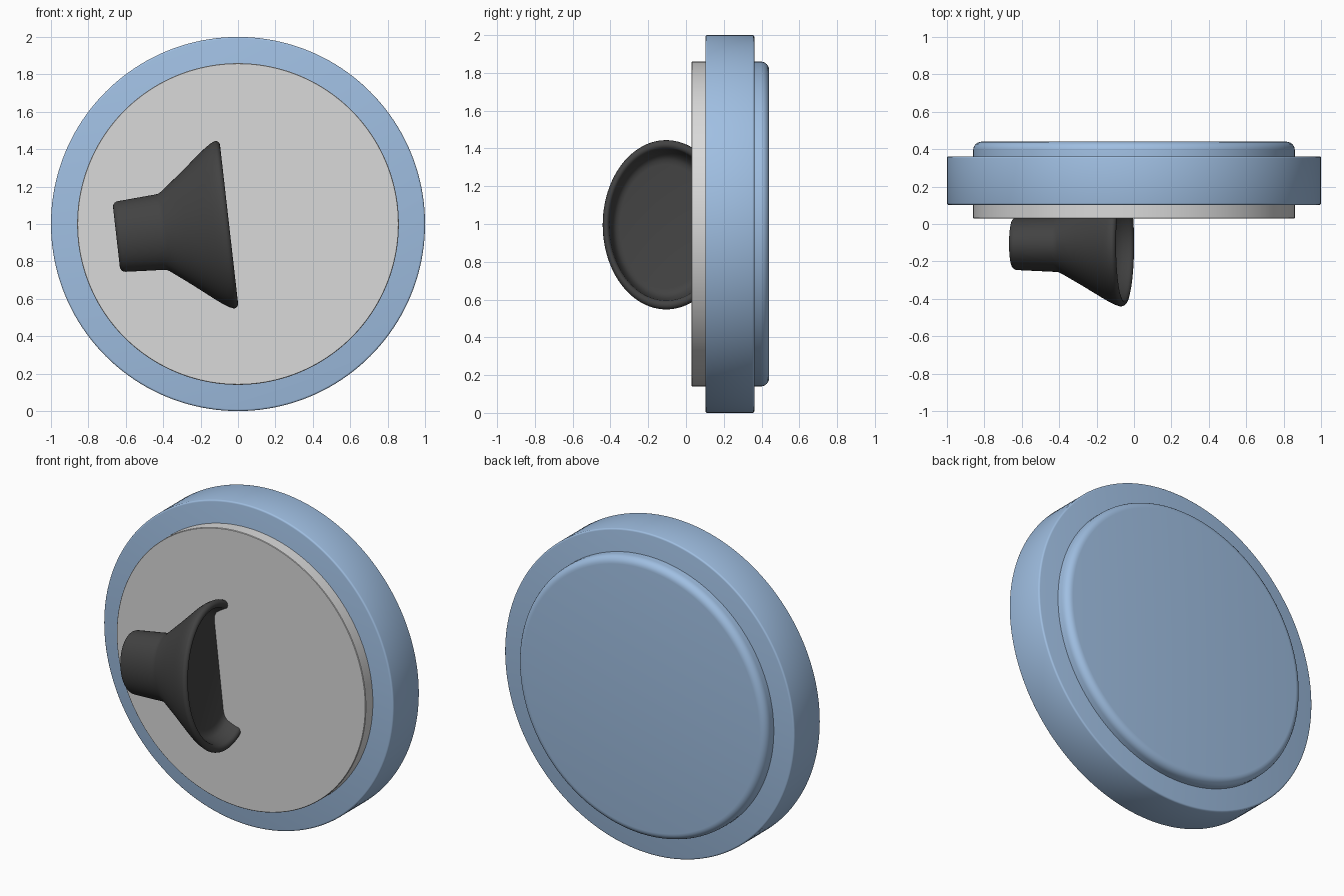
import bpy, bmesh, math
from mathutils import Matrix, Vector

if "Cube" in bpy.data.objects:
    bpy.data.objects.remove(bpy.data.objects["Cube"])


def material(name, rgb):
    m = bpy.data.materials.new(name)
    m.diffuse_color = (*rgb, 1.0)
    m.use_nodes = True
    m.node_tree.nodes["Principled BSDF"].inputs["Base Color"].default_value = m.diffuse_color
    return m


BLUE = material("soft blue", (0.35, 0.52, 0.76))
GREY = material("light grey", (0.70, 0.70, 0.70))
DARK = material("charcoal", (0.055, 0.055, 0.055))


def arc(cr, ch, rad, a0, a1, n=5):
    """Rounded corner of a profile, as (radius, height) points."""
    steps = [math.radians(a0 + (a1 - a0) * i / n) for i in range(n + 1)]
    return [(cr + rad * math.cos(a), ch + rad * math.sin(a)) for a in steps]


def lathe(name, profile, mat, matrix, segs=128):
    """Spin a (radius, height) profile round local z, with closed ends."""
    bm = bmesh.new()
    rings = []
    for r, h in profile:
        rings.append([bm.verts.new((r * math.cos(2 * math.pi * i / segs),
                                    r * math.sin(2 * math.pi * i / segs), h))
                      for i in range(segs)])
    for a, b in zip(rings, rings[1:]):
        for i in range(segs):
            j = (i + 1) % segs
            bm.faces.new((a[i], a[j], b[j], b[i]))
    bm.faces.new(rings[0][::-1])
    bm.faces.new(rings[-1])
    bm.transform(matrix)
    bmesh.ops.recalc_face_normals(bm, faces=bm.faces)
    me = bpy.data.meshes.new(name)
    bm.to_mesh(me)
    bm.free()
    me.materials.append(mat)
    ob = bpy.data.objects.new(name, me)
    bpy.context.collection.objects.link(ob)
    bpy.ops.object.select_all(action='DESELECT')
    ob.select_set(True)
    bpy.context.view_layer.objects.active = ob
    bpy.ops.object.shade_smooth_by_angle(angle=math.radians(35))
    return ob


# Discs: lathe axis runs front to back (local z becomes world y)
disc = Matrix.Translation((0, 0, 1)) @ Matrix.Rotation(-math.pi / 2, 4, 'X')

# Outer ring
lathe("outer_rim",
      arc(0.99, 0.112, 0.01, -90, 0, 3) + arc(0.99, 0.352, 0.01, 0, 90, 3),
      BLUE, disc, 160)

# Rounded back plate
lathe("back_plate", [(0.86, 0.30)] + arc(0.815, 0.395, 0.045, 0, 90, 6),
      BLUE, disc, 160)

# Front face plate
lathe("face_plate", [(0.857, 0.03), (0.86, 0.033), (0.86, 0.15)],
      GREY, disc, 160)

# Horn: tilted axis, flattened front to back, half sunk into the plate
horn = (Matrix.Translation((-0.65, -0.105, 0.93))
        @ Matrix.Scale(0.745, 4, Vector((0, 1, 0)))
        @ Matrix.Rotation(math.radians(90 - 6.5), 4, 'Y'))
profile = (arc(0.16, 0.03, 0.03, -90, 0)                # rounded back end
           + [(0.203, 0.235), (0.206, 0.25), (0.215, 0.265)]  # neck
           + [(0.30, 0.375), (0.389, 0.485), (0.42, 0.525), (0.44, 0.556)]
           + arc(0.427, 0.582, 0.024, 0, 180, 8)        # rolled lip
           + [(0.39, 0.55), (0.375, 0.52), (0.355, 0.505), (0.33, 0.50)])
lathe("horn", profile, DARK, horn, 96)
